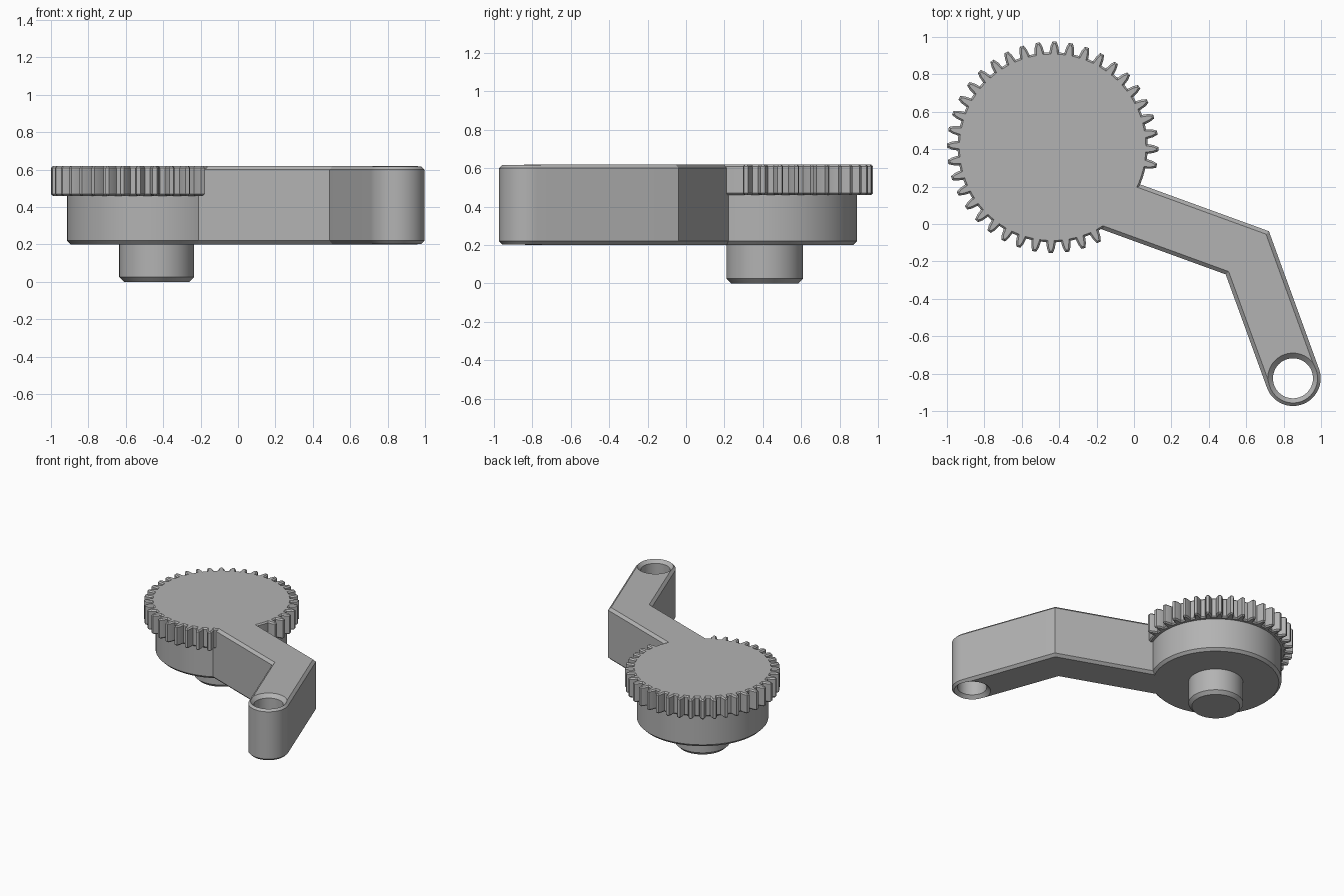
import bpy, bmesh, math
from mathutils import Vector

cube = bpy.data.objects.get("Cube")
if cube:
    bpy.data.objects.remove(cube, do_unlink=True)

grey = bpy.data.materials.new("plain grey")
grey.use_nodes = True
grey.diffuse_color = (0.45, 0.45, 0.45, 1)
grey.node_tree.nodes["Principled BSDF"].inputs["Base Color"].default_value = grey.diffuse_color

HUB = Vector((-0.435, 0.41))
EYE = Vector((0.85, -0.825))
BASE, TOP = 0.2, 0.62


def polar(radius, degrees):
    a = math.radians(degrees)
    return Vector((math.cos(a), math.sin(a))) * radius


def finish(name, bm):
    bmesh.ops.recalc_face_normals(bm, faces=bm.faces)
    mesh = bpy.data.meshes.new(name)
    bm.to_mesh(mesh)
    bm.free()
    mesh.materials.append(grey)
    ob = bpy.data.objects.new(name, mesh)
    bpy.context.collection.objects.link(ob)
    return ob


def plate(name, outline, z0, z1, chamfer):
    """Extrude a flat outline and chamfer its top and bottom rims."""
    bm = bmesh.new()
    face = bm.faces.new([bm.verts.new((p.x, p.y, z0)) for p in outline])
    new = bmesh.ops.extrude_face_region(bm, geom=[face])["geom"]
    # the source face is kept as the bottom cap
    if face not in bm.faces:
        bm.faces.new([v for v in bm.verts if v.co.z == z0])
    bmesh.ops.translate(bm, vec=(0, 0, z1 - z0),
                        verts=[g for g in new if isinstance(g, bmesh.types.BMVert)])
    bmesh.ops.recalc_face_normals(bm, faces=bm.faces)
    rims = [e for e in bm.edges if abs(e.verts[0].co.z - e.verts[1].co.z) < 1e-5]
    bmesh.ops.bevel(bm, geom=rims, offset=chamfer, offset_type='OFFSET',
                    segments=1, affect='EDGES', clamp_overlap=True)
    return finish(name, bm)


def lathe(name, centre, profile, sides=96):
    """Closed turned solid from (radius, height) pairs."""
    bm = bmesh.new()
    rings = []
    for r, z in profile:
        pts = [centre + polar(r, 360 * i / sides) for i in range(sides)]
        rings.append([bm.verts.new((p.x, p.y, z)) for p in pts])
    for a, b in zip(rings, rings[1:]):
        for i in range(sides):
            j = (i + 1) % sides
            bm.faces.new((a[i], a[j], b[j], b[i]))
    bm.faces.new(rings[0])
    bm.faces.new(rings[-1])
    return finish(name, bm)


def smooth(ob):
    bpy.ops.object.select_all(action='DESELECT')
    ob.select_set(True)
    bpy.context.view_layer.objects.active = ob
    bpy.ops.object.shade_smooth_by_angle(angle=math.radians(25))


# Toothed rim: teeth are left out where the arm joins
TEETH, ROOT = 40, 0.508
pitch = 360 / TEETH
tooth = [(-0.026, ROOT), (-0.021, 0.54), (-0.011, 0.565),
         (0.011, 0.565), (0.021, 0.54), (0.026, ROOT)]
outline = []
for i in range(TEETH):
    angle = i * pitch - 1
    if -60 < (angle + 180) % 360 - 180 < -15:
        outline += [HUB + polar(ROOT, angle + k * pitch / 3) for k in (-1, 0, 1)]
    else:
        outline += [HUB + polar(r, angle + math.degrees(w / r)) for w, r in tooth]
gear = plate("gear_rim", outline, 0.46, TOP, 0.01)

# Round body and the short shaft under it
body = lathe("round_body", HUB, [(0.46, BASE), (0.48, BASE + 0.02), (0.48, 0.5)])
shaft = lathe("shaft", HUB, [(0.175, 0), (0.2, 0.025), (0.2, 0.25)])

# Bent arm with a rounded end
HALF = 0.148
elbow = EYE + polar(0.714, 110)
corner = polar(HALF / math.cos(math.radians(25)), 45)
back = polar(0.86, 160)
arm_outline = [elbow + corner + back, elbow + corner]
arm_outline += [EYE + polar(HALF, 20 - 180 * i / 32) for i in range(33)]
arm_outline += [elbow - corner, elbow - corner + back]
arm = plate("bent_arm", arm_outline, BASE, TOP, 0.02)

# Chamfered hole through the arm end
HOLE, FLARE = 0.107, 0.028
cutter = lathe("hole_cutter", EYE, [
    (HOLE + 2 * FLARE, BASE - FLARE), (HOLE, BASE + FLARE),
    (HOLE, TOP - FLARE), (HOLE + 2 * FLARE, TOP + FLARE)], 64)
cut = arm.modifiers.new("hole", 'BOOLEAN')
cut.operation = 'DIFFERENCE'
cut.solver = 'EXACT'
cut.object = cutter
bpy.context.view_layer.objects.active = arm
bpy.ops.object.modifier_apply(modifier=cut.name)
bpy.data.objects.remove(cutter, do_unlink=True)

for part in (gear, body, shaft, arm):
    smooth(part)
